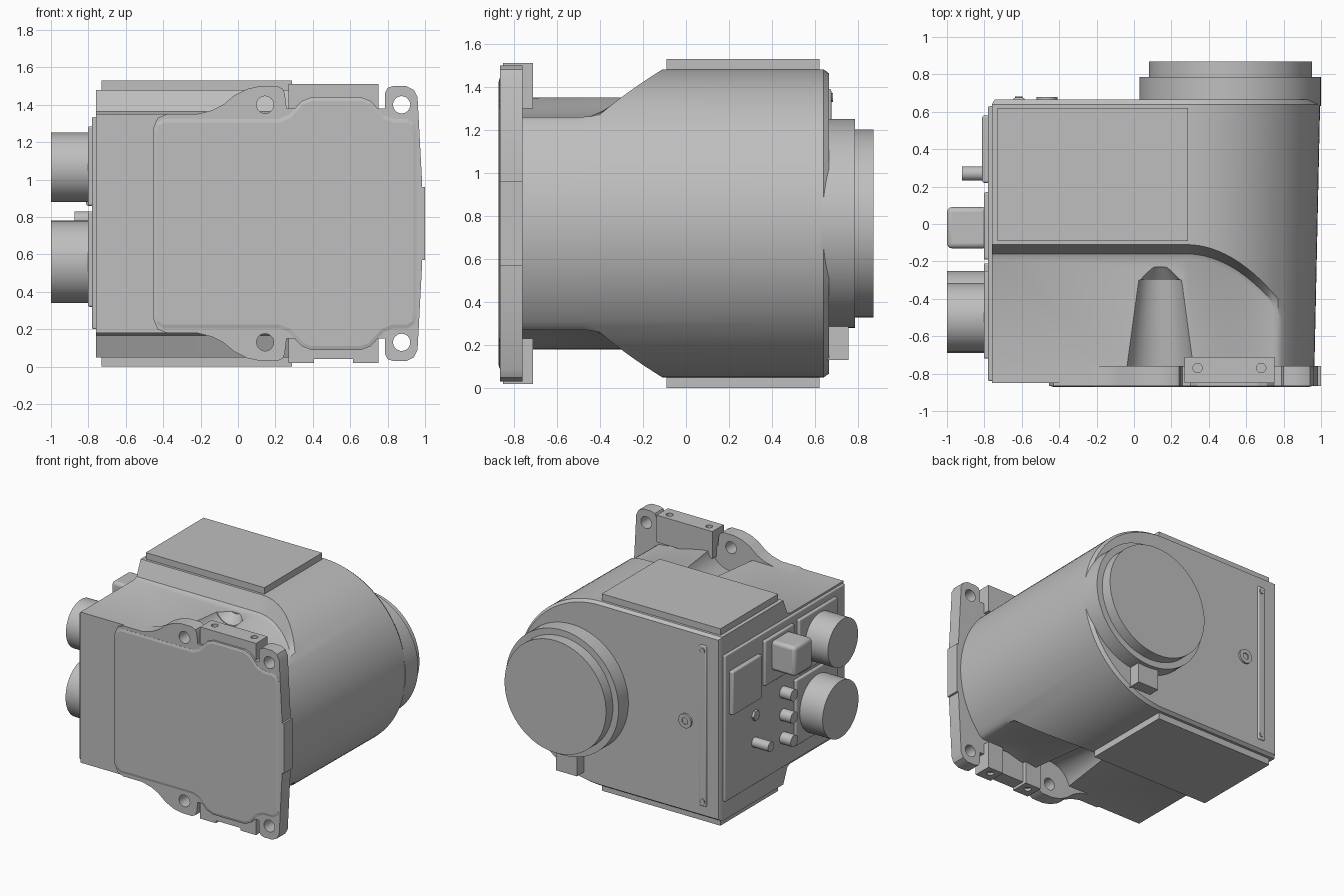
import bpy, bmesh, math
from mathutils import Matrix, Vector

cube = bpy.data.objects.get("Cube")
if cube:
    bpy.data.objects.remove(cube, do_unlink=True)

MID = 0.765  # height of the horizontal symmetry plane
grey = bpy.data.materials.new("housing grey")
grey.use_nodes = True
grey.diffuse_color = (0.52, 0.52, 0.52, 1)
grey.node_tree.nodes["Principled BSDF"].inputs["Base Color"].default_value = grey.diffuse_color


def finish(name, bm):
    bmesh.ops.recalc_face_normals(bm, faces=bm.faces)
    mesh = bpy.data.meshes.new(name)
    bm.to_mesh(mesh)
    bm.free()
    mesh.materials.append(grey)
    ob = bpy.data.objects.new(name, mesh)
    bpy.context.collection.objects.link(ob)
    return ob


def smooth(ob):
    bpy.ops.object.select_all(action='DESELECT')
    ob.select_set(True)
    bpy.context.view_layer.objects.active = ob
    bpy.ops.object.shade_smooth_by_angle(angle=math.radians(32))


def box(name, x, y, z, bevel=0.0):
    bm = bmesh.new()
    bmesh.ops.create_cube(bm, size=1)
    for v in bm.verts:
        v.co = [(r[0] + r[1]) / 2 + c * (r[1] - r[0]) for r, c in zip((x, y, z), v.co)]
    ob = finish(name, bm)
    if bevel:
        mod = ob.modifiers.new("round", 'BEVEL')
        mod.width, mod.segments = bevel, 3
        smooth(ob)
    return ob


def rod(name, axis, start, end, r1, r2=None, sides=48):
    """Cylinder or cone from start, running along an axis to the coordinate end."""
    a = "xyz".index(axis)
    start = Vector(start)
    length = end - start[a]
    direction = Vector((0, 0, 0))
    direction[a] = math.copysign(1, length)
    turn = Vector((0, 0, 1)).rotation_difference(direction).to_matrix().to_4x4()
    bm = bmesh.new()
    bmesh.ops.create_cone(bm, cap_ends=True, segments=sides, radius1=r1,
                          radius2=r1 if r2 is None else r2, depth=abs(length),
                          matrix=Matrix.Translation(start + direction * abs(length) / 2) @ turn)
    ob = finish(name, bm)
    smooth(ob)
    return ob


def prism(name, top_half, y0, y1, rim=0.0):
    """Plate facing the front, its outline mirrored about the middle height."""
    pts = top_half + [(x, 2 * MID - z) for x, z in reversed(top_half)]
    bm = bmesh.new()
    face = bm.faces.new([bm.verts.new((x, y1, z)) for x, z in pts])
    out = bmesh.ops.extrude_face_region(bm, geom=[face])["geom"]
    for v in out:
        if isinstance(v, bmesh.types.BMVert):
            v.co.y = y0
    if rim:
        front = [f for f in out if isinstance(f, bmesh.types.BMFace)]
        bmesh.ops.inset_region(bm, faces=front, thickness=rim, depth=0)
        for v in front[0].verts:
            v.co.y -= 0.005
    return finish(name, bm)


def cut(target, cutters):
    for c in cutters:
        mod = target.modifiers.new("cut", 'BOOLEAN')
        mod.operation, mod.solver, mod.object = 'DIFFERENCE', 'EXACT', c
        bpy.context.view_layer.objects.active = target
        bpy.ops.object.modifier_apply(modifier=mod.name)
        bpy.data.objects.remove(c, do_unlink=True)
    smooth(target)


# Main housing: D-shaped section, stepped down top and bottom towards the front
R, CX, LEFT = 0.715, 0.28, -0.76
section = [(LEFT, R)]
for i in range(65):
    a = math.pi / 2 - math.pi * i / 64
    section.append((CX + R * math.cos(a), R * math.sin(a)))
section.append((LEFT, -R))


def step_y(x):
    t = min(max((x - CX) / 0.46, 0), 1.15)
    return -0.11 - 0.24 * t * t


def low(x, d):
    t = min(max((x - CX) / 0.52, 0), 1)
    limit = 0.585 - 0.09 * t * t * (3 - 2 * t)
    return min(max(d, -limit), limit)


def station(k):
    ring = []
    for x, d in section:
        y = (0.665, 0.64, step_y(x), step_y(x) - 0.05, step_y(x) - 0.08, -0.85)[k]
        if k == 0:
            x, d = x + (0.015 if x < 0 else -0.02 * (x - CX) / R), d * 0.975
        elif k == 3:
            d = low(x, d) * 0.9 + d * 0.1
        elif k > 3:
            d = low(x, d)
        if x > CX:
            x = CX + (x - CX) * (1 - 0.045 * (0.64 - y) / 1.49)
        ring.append((x, y, MID + d))
    return ring


bm = bmesh.new()
rings = [[bm.verts.new(p) for p in station(k)] for k in range(6)]
for a, b in zip(rings, rings[1:]):
    for i in range(len(a)):
        j = (i + 1) % len(a)
        bm.faces.new((a[i], a[j], b[j], b[i]))
bm.faces.new(rings[0])
bm.faces.new(rings[-1])
housing = finish("housing", bm)

# Bolt access grooves behind the inner flange ears
grooves = []
for z in (1.4, 2 * MID - 1.4):
    grooves.append(rod("groove", 'y', (0.14, -0.765, z), -0.3, 0.185, 0.125))
    grooves.append(rod("groove_end", 'y', (0.14, -0.305, z), -0.23, 0.123, 0.06))
cut(housing, grooves)

# Raised pads above and below
for name, z in (("top_pad", (1.46, 1.53)), ("bottom_pad", (0, 0.07))):
    box(name, (-0.73, 0.29), (-0.09, 0.62), z)

# Mounting flange with eared outline and bolt holes
ears = [(-0.455, 1.27), (-0.43, 1.33), (-0.38, 1.35), (-0.22, 1.35), (-0.14, 1.37), (-0.08, 1.4),
        (-0.02, 1.45), (0.05, 1.485), (0.12, 1.5), (0.21, 1.5), (0.24, 1.485), (0.25, 1.46),
        (0.26, 1.38), (0.785, 1.38), (0.785, 1.46), (0.8, 1.49), (0.83, 1.5), (0.9, 1.5),
        (0.94, 1.48), (0.96, 1.44), (0.985, 0.97)]
flange = prism("flange", ears, -0.865, -0.76)
cut(flange, [rod("hole", 'y', (x, -0.95, z), -0.7, 0.046, sides=32)
             for x in (0.145, 0.875) for z in (1.4, 2 * MID - 1.4)])
box("flange_side_pad", (0.94, 1.0), (-0.865, -0.76), (0.57, 0.96))

# Front cover with a bevelled rim
cover = [(-0.45, 1.26), (-0.44, 1.3), (-0.4, 1.325), (0.22, 1.325), (0.27, 1.345), (0.34, 1.42),
         (0.39, 1.44), (0.66, 1.44), (0.71, 1.42), (0.78, 1.345), (0.83, 1.325), (0.91, 1.325),
         (0.945, 1.3), (0.955, 1.26)]
prism("front_cover", cover, -0.866, -0.84, rim=0.02)

# Drilled blocks between the ears
top_block = box("top_block", (0.27, 0.75), (-0.85, -0.71), (1.3, 1.51))
bottom_block = box("bottom_block", (0.27, 0.75), (-0.85, -0.74), (0.04, 0.23))
cut(top_block, [rod("hole", 'z', (x, -0.77, 1.4), 1.6, 0.025, sides=24) for x in (0.34, 0.68)])
for side, x in (("inner", (0.27, 0.405)), ("outer", (0.615, 0.75))):
    pad = box(side + "_foot", x, (-0.85, -0.71), (0.02, 0.23))
    cut(pad, [rod("hole", 'z', (sum(x) / 2, -0.77, 0.0), 0.08, 0.025, sides=24)])

# Rear bearing ring, end cap and lug
rod("rear_ring", 'y', (0.515, 0.63, MID), 0.785, 0.485, sides=96)
rod("rear_cap", 'y', (0.515, 0.78, MID), 0.87, 0.436, sides=96)
box("rear_lug", (0.41, 0.59), (0.63, 0.755), (0.13, 0.32))

# Rear strip with end screws, and a plug
box("rear_strip", (-0.645, -0.585), (0.655, 0.675), (0.14, 1.39), 0.009)
for z in (0.18, 1.35):
    rod("strip_screw", 'y', (-0.615, 0.66, z), 0.682, 0.02, sides=24)
plug = rod("rear_plug", 'y', (-0.465, 0.65, MID), 0.68, 0.055, sides=32)
cut(plug, [rod("socket", 'y', (-0.465, 0.67, MID), 0.7, 0.028, sides=6)])

# Side connector panel
box("side_panel", (-0.78, -0.74), (-0.84, 0.63), (0.2, 1.335), 0.008)
box("upper_connector_plate", (-0.803, -0.77), (-0.72, -0.25), (0.86, 1.285), 0.01)
box("lower_connector_plate", (-0.803, -0.77), (-0.72, -0.21), (0.32, 0.83), 0.01)
rod("upper_connector", 'x', (-0.79, -0.5, 1.066), -1.0, 0.185, sides=64)
rod("lower_connector", 'x', (-0.79, -0.47, 0.56), -1.0, 0.22, sides=64)
box("square_connector_plate", (-0.803, -0.77), (-0.19, 0.17), (0.93, 1.28), 0.01)
box("square_connector", (-1.0, -0.78), (-0.13, 0.09), (1.02, 1.25), 0.025)
box("label_plate", (-0.812, -0.77), (0.22, 0.58), (0.86, 1.2), 0.012)
for z in (0.785, 0.61, 0.43):
    rod("small_socket", 'x', (-0.77, -0.08, z), -0.875, 0.045, sides=32)
rod("stub_fitting", 'x', (-0.77, 0.27, 0.53), -0.92, 0.038, sides=32)
rod("hex_nut", 'x', (-0.77, 0.27, 0.74), -0.8, 0.04, sides=6)
